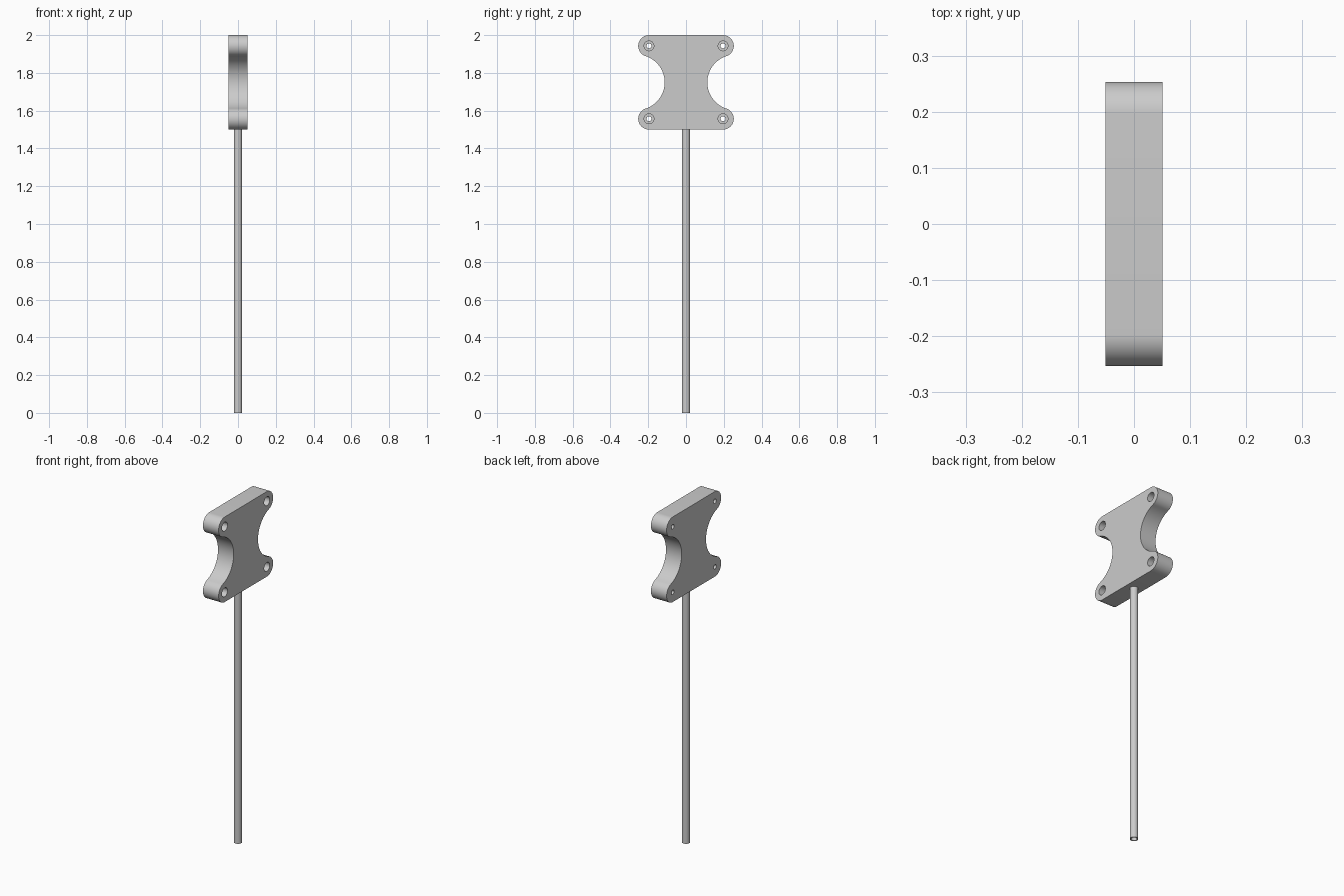
import bpy, bmesh
from math import atan2, cos, sin, pi, radians
from mathutils import Matrix, Vector

if "Cube" in bpy.data.objects:
    bpy.data.objects.remove(bpy.data.objects["Cube"])

grey = bpy.data.materials.new("plain grey")
grey.use_nodes = True
COLOUR = (0.6, 0.6, 0.6, 1)
grey.diffuse_color = COLOUR
grey.node_tree.nodes["Principled BSDF"].inputs["Base Color"].default_value = COLOUR

HALF_THICK = 0.051
HALF_WIDTH = 0.253
HALF_HEIGHT = 0.25
MID_Z = 1.75
LOBE = 0.057
WAIST = 0.113
LOBE_Y, LOBE_Z = HALF_WIDTH - LOBE, HALF_HEIGHT - LOBE


def make_object(name, bm):
    bmesh.ops.recalc_face_normals(bm, faces=bm.faces)
    mesh = bpy.data.meshes.new(name)
    bm.to_mesh(mesh)
    bm.free()
    mesh.materials.append(grey)
    obj = bpy.data.objects.new(name, mesh)
    bpy.context.collection.objects.link(obj)
    return obj


def lathe(bm, profile, matrix=Matrix(), steps=32):
    """Revolve a closed (radius, height) profile about z, then place it."""
    verts = [bm.verts.new((r, 0, h)) for r, h in profile]
    edges = [bm.edges.new((verts[i - 1], v)) for i, v in enumerate(verts)
             if profile[i - 1][0] > 0 or profile[i][0] > 0]
    before = set(bm.verts) - set(verts)
    bmesh.ops.spin(bm, geom=verts + edges, cent=(0, 0, 0), axis=(0, 0, 1),
                   angle=2 * pi, steps=steps)
    new = [v for v in bm.verts if v not in before]
    bmesh.ops.remove_doubles(bm, verts=new, dist=1e-5)
    new = [v for v in bm.verts if v not in before]
    bmesh.ops.transform(bm, matrix=matrix, verts=new)


def arc(cy, cz, r, start, end, steps):
    return [(cy + r * cos(start + (end - start) * i / steps),
             cz + r * sin(start + (end - start) * i / steps)) for i in range(steps + 1)]


# Notch circle touching both lobes and reaching the waist
k = WAIST - LOBE
notch_y = (LOBE_Y**2 + LOBE_Z**2 - k**2) / (2 * (LOBE_Y - k))
notch_r = notch_y - WAIST
touch = atan2(LOBE_Z, LOBE_Y - notch_y)

# Outline of one side, from the top edge down to the bottom edge
side = arc(LOBE_Y, LOBE_Z, LOBE, pi / 2, touch - pi, 24)
side += arc(notch_y, 0, notch_r, touch, 2 * pi - touch, 32)[1:]
side += arc(LOBE_Y, -LOBE_Z, LOBE, pi - touch, -pi / 2, 24)[1:]
outline = side + [(-y, z) for y, z in reversed(side)]

# Mounting plate
bm = bmesh.new()
face = bm.faces.new([bm.verts.new((-HALF_THICK, y, MID_Z + z)) for y, z in outline])
extruded = bmesh.ops.extrude_face_region(bm, geom=[face], use_keep_orig=True)["geom"]
bmesh.ops.translate(bm, vec=(2 * HALF_THICK, 0, 0),
                    verts=[g for g in extruded if isinstance(g, bmesh.types.BMVert)])
plate = make_object("mounting_plate", bm)

# Counterbored screw holes, wide on the +x face
hole = [(0, -0.1), (0.013, -0.1), (0.013, 0), (0.026, 0), (0.026, 0.1), (0, 0.1)]
bm = bmesh.new()
for sy in (-1, 1):
    for sz in (-1, 1):
        place = Matrix.Translation(Vector((0, sy * LOBE_Y, MID_Z + sz * LOBE_Z)))
        lathe(bm, hole, place @ Matrix.Rotation(pi / 2, 4, "Y"))
cutter = make_object("hole_cutter", bm)
cutter.hide_render = True
cut = plate.modifiers.new("screw holes", "BOOLEAN")
cut.operation = "DIFFERENCE"
cut.solver = "EXACT"
cut.object = cutter
bpy.context.view_layer.objects.active = plate
bpy.ops.object.modifier_apply(modifier=cut.name)
bpy.data.objects.remove(cutter)

# Hollow pole
bm = bmesh.new()
pole_top = MID_Z - HALF_HEIGHT
lathe(bm, [(0.016, 0), (0.022, 0), (0.022, pole_top), (0.016, pole_top)])
pole = make_object("pole", bm)

bpy.ops.object.select_all(action="DESELECT")
for obj in (plate, pole):
    obj.select_set(True)
bpy.context.view_layer.objects.active = plate
bpy.ops.object.shade_smooth_by_angle(angle=radians(30))
